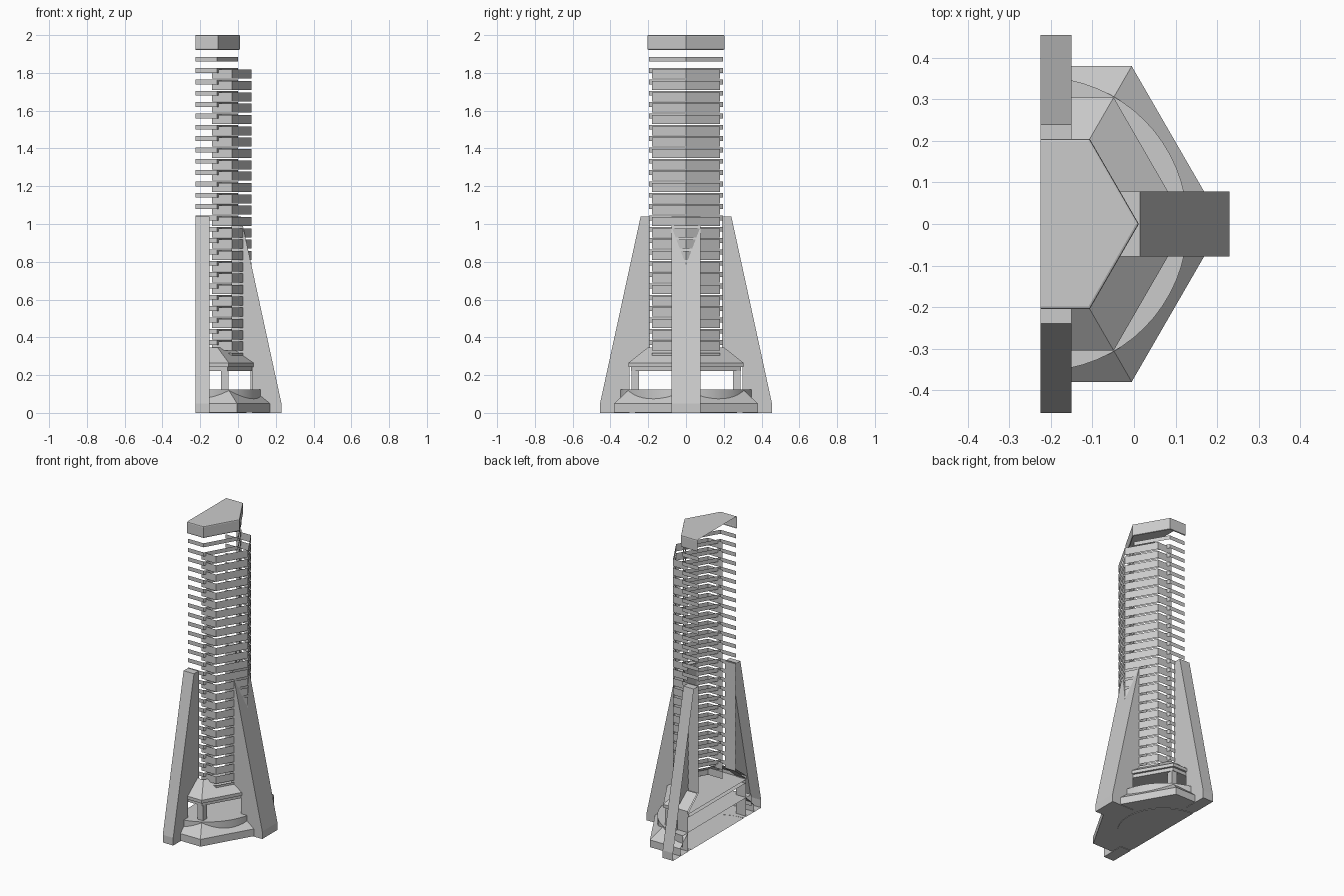
import bpy, bmesh
from math import sin, cos, pi, radians

if "Cube" in bpy.data.objects:
    bpy.data.objects.remove(bpy.data.objects["Cube"])

CUT = -0.225      # plane where the tower is sliced in half

grey = bpy.data.materials.new("concrete grey")
grey.use_nodes = True
colour = (0.6, 0.6, 0.6, 1)
grey.diffuse_color = colour
grey.node_tree.nodes["Principled BSDF"].inputs["Base Color"].default_value = colour


def finish(name, bm, smooth=False):
    mesh = bpy.data.meshes.new(name)
    bm.to_mesh(mesh)
    bm.free()
    mesh.materials.append(grey)
    ob = bpy.data.objects.new(name, mesh)
    bpy.context.collection.objects.link(ob)
    if smooth:
        bpy.ops.object.select_all(action="DESELECT")
        ob.select_set(True)
        bpy.context.view_layer.objects.active = ob
        bpy.ops.object.shade_smooth_by_angle(angle=radians(30))
    return ob


def half_hex(r, cx=CUT):
    """Half hexagon with its corner pointing to +x."""
    h = r * sin(pi / 3)
    return [(cx, -h), (cx + r / 2, -h), (cx + r, 0), (cx + r / 2, h), (cx, h)]


def half_circle(r, cx=CUT, n=32):
    return [(cx + r * cos(a), r * sin(a))
            for a in (-pi / 2 + pi * i / n for i in range(n + 1))]


def loft(bm, rings, shape=half_hex, cx=CUT, bottom=False, top=False):
    """Skin a stack of (radius, height) outlines, left open on the cut side."""
    rows = [[bm.verts.new((x, y, z)) for x, y in shape(r, cx)] for r, z in rings]
    for low, high in zip(rows, rows[1:]):
        for i in range(len(low) - 1):
            bm.faces.new((low[i], low[i + 1], high[i + 1], high[i]))
    if bottom:
        bm.faces.new(rows[0][::-1])
    if top:
        bm.faces.new(rows[-1])


def part(name, rings, smooth=False, **options):
    bm = bmesh.new()
    loft(bm, rings, **options)
    return finish(name, bm, smooth)


# Plinth, footing disc and round drum
part("footing_disc", [(0.27, 0), (0.27, 0.004)], shape=half_circle, bottom=True)
part("plinth", [(0.439, 0.003), (0.439, 0.05), (0.35, 0.122)], bottom=True)
part("drum", [(0.354, 0.05), (0.354, 0.125)], True, shape=half_circle, top=True)

# Entrance canopy with stepped edge and sloped roof
part("canopy_lower_edge", [(0.337, 0.222), (0.337, 0.244)], bottom=True, top=True)
part("canopy_roof", [(0.352, 0.244), (0.352, 0.265), (0.235, 0.345)], bottom=True)

# Corner pillars under the canopy
bm = bmesh.new()
for angle in (-pi / 3, 0, pi / 3):
    cube = bmesh.ops.create_cube(bm, size=1)["verts"]
    bmesh.ops.scale(bm, vec=(0.04, 0.04, 0.1), verts=cube)
    bmesh.ops.translate(bm, verts=cube, vec=(
        CUT + 0.31 * cos(angle), 0.31 * sin(angle), 0.172))
finish("canopy_pillars", bm)

# Floor ledges and the shifted parapet bands, thin open strips
ledges, parapets = bmesh.new(), bmesh.new()
for k in range(27):
    z = 1.872 - 0.06 * k
    if k < 26:
        loft(ledges, [(0.225, z - 0.013), (0.225, z + 0.013)])
    if k > 0:
        loft(parapets, [(0.208, z - 0.043), (0.208, z + 0.005)], cx=-0.137)
finish("floor_ledges", ledges)
finish("parapet_bands", parapets)

# Crown with softened rims
part("crown", [(0.229, 1.922), (0.235, 1.925), (0.2367, 1.932), (0.2367, 1.992),
               (0.235, 1.998), (0.230, 2.0)], top=True)

# Buttress outline as (distance from axis, height)
OUTLINE = [(0.455, 0), (0.455, 0.05), (0.24, 1.04), (0.19, 1.04),
           (0.19, 0.34), (0.3, 0.25), (0.3, 0)]


def buttress(name, place, sides):
    """Plate between two side planes; only the listed sides get a face."""
    bm = bmesh.new()
    a, b = [[bm.verts.new(place(r, s, z)) for r, z in OUTLINE] for s in (0, 1)]
    n = len(OUTLINE)
    for i in range(n):
        j = (i + 1) % n
        bm.faces.new((a[i], b[i], b[j], a[j]))
    if 0 in sides:
        bm.faces.new(a)
    if 1 in sides:
        bm.faces.new(b[::-1])
    bmesh.ops.recalc_face_normals(bm, faces=bm.faces)
    return finish(name, bm)


buttress("left_buttress", lambda r, s, z: (CUT + r, -0.078 + 0.156 * s, z), (0, 1))
buttress("front_buttress", lambda r, s, z: (CUT + 0.075 * s, -r, z), (1,))
buttress("back_buttress", lambda r, s, z: (CUT + 0.075 * s, r, z), (1,))
